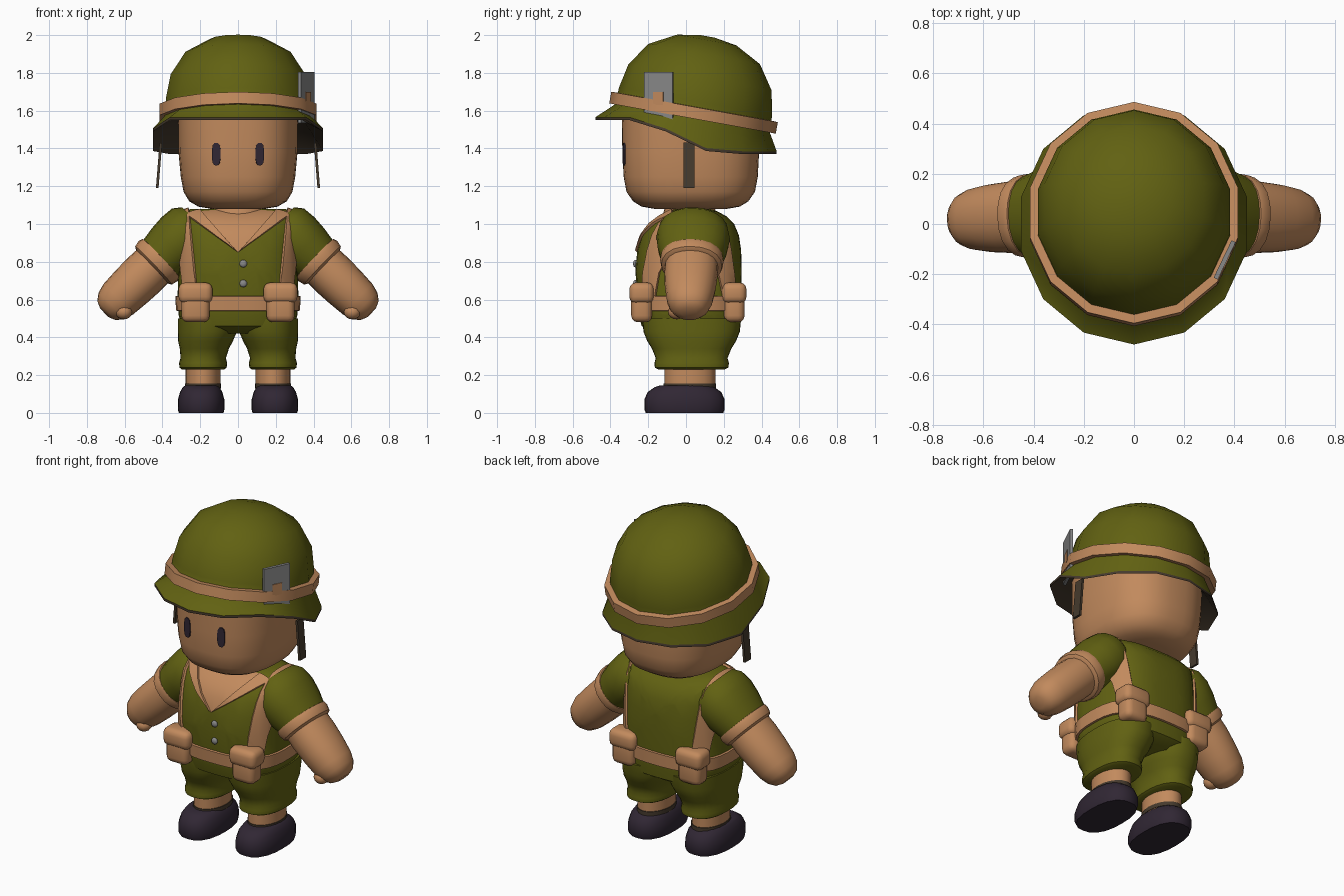
import bpy, bmesh, math
from mathutils import Matrix, Vector

if "Cube" in bpy.data.objects:
    bpy.data.objects.remove(bpy.data.objects["Cube"], do_unlink=True)


def material(name, rgb):
    m = bpy.data.materials.new(name)
    m.use_nodes = True
    m.diffuse_color = (*rgb, 1)
    bsdf = m.node_tree.nodes["Principled BSDF"]
    bsdf.inputs["Base Color"].default_value = (*rgb, 1)
    bsdf.inputs["Roughness"].default_value = 0.8
    return m


OLIVE = material("olive_cloth", (0.12, 0.12, 0.006))
TAN = material("tan", (0.54, 0.255, 0.11))
DARK = material("dark_plum", (0.03, 0.02, 0.034))
GREY = material("grey", (0.25, 0.25, 0.25))
BROWN = material("dark_brown", (0.06, 0.042, 0.026))


def oval(cx, cy, z, rx, ry, n=28, power=2.0):
    """Ring of points on a superellipse, starting at the front."""
    pts = []
    for i in range(n):
        a = math.tau * i / n - math.pi / 2
        c, s = math.cos(a), math.sin(a)
        k = (abs(c) ** power + abs(s) ** power) ** (-1 / power)
        pts.append(Vector((cx + rx * c * k, cy + ry * s * k, z)))
    return pts


def finish(name, bm, mats, angle=40):
    bmesh.ops.recalc_face_normals(bm, faces=bm.faces)
    mesh = bpy.data.meshes.new(name)
    bm.to_mesh(mesh)
    bm.free()
    for m in mats:
        mesh.materials.append(m)
    obj = bpy.data.objects.new(name, mesh)
    bpy.context.scene.collection.objects.link(obj)
    bpy.ops.object.select_all(action='DESELECT')
    obj.select_set(True)
    bpy.context.view_layer.objects.active = obj
    bpy.ops.object.shade_smooth_by_angle(angle=math.radians(angle))
    return obj


def loft(rings, closed=False, slot=lambda i: 0):
    """Skin a list of rings; cap the ends, or join last to first if closed."""
    bm = bmesh.new()
    vs = [[bm.verts.new(p) for p in r] for r in rings]
    n, m = len(rings[0]), len(rings)
    for i in range(m if closed else m - 1):
        a, b = vs[i], vs[(i + 1) % m]
        for j in range(n):
            k = (j + 1) % n
            bm.faces.new((a[j], a[k], b[k], b[j])).material_index = slot(i)
    if not closed:
        bm.faces.new(vs[0]).material_index = slot(0)
        bm.faces.new(vs[-1]).material_index = slot(m - 2)
    return bm


def box(name, center, size, mat, rot=(0, 0, 0), bevel=0.0):
    bm = bmesh.new()
    bmesh.ops.create_cube(bm, size=1)
    bmesh.ops.scale(bm, vec=size, verts=bm.verts)
    if bevel:
        bmesh.ops.bevel(bm, geom=bm.edges[:], offset=bevel, segments=3,
                        profile=0.5, affect='EDGES')
    obj = finish(name, bm, [mat])
    obj.location, obj.rotation_euler = center, rot
    return obj


def ball(name, center, size, mat):
    bm = bmesh.new()
    bmesh.ops.create_uvsphere(bm, u_segments=12, v_segments=8, radius=1)
    bmesh.ops.scale(bm, vec=size, verts=bm.verts)
    bmesh.ops.translate(bm, vec=center, verts=bm.verts)
    finish(name, bm, [mat])


# Torso: z, half width, front y, back y
torso = [(.42, .24, -.16, .22), (.46, .30, -.235, .285), (.52, .315, -.25, .29),
         (.62, .32, -.258, .292), (.75, .315, -.268, .295), (.86, .31, -.258, .292),
         (.94, .31, -.235, .28), (1.0, .315, -.195, .255), (1.04, .31, -.145, .215),
         (1.065, .29, -.1, .17), (1.08, .25, -.06, .13)]
bm = loft([oval(0, (f + b) / 2, z, w, (b - f) / 2, 36, 2.8) for z, w, f, b in torso])
bmesh.ops.recalc_face_normals(bm, faces=bm.faces)

# Cut the outlines of belt, shoulder straps and collar into the torso
cuts = [((0, 0, .54), (0, 0, 1)), ((0, 0, .62), (0, 0, 1)), ((0, -.07, 0), (0, 1, 0))]
for s in (-1, 1):
    cuts += [((s * x, 0, .65), (s, 0, -.1)) for x in (.215, .285)]
    cuts += [((0, 0, .85), (s * k, 0, -1)) for k in (.72, 1.1)]
for co, no in cuts:
    bmesh.ops.bisect_plane(bm, geom=bm.verts[:] + bm.edges[:] + bm.faces[:],
                           plane_co=co, plane_no=no)
raised = []
for f in bm.faces:
    c = f.calc_center_median()
    a = abs(c.x)
    belt = .54 < c.z < .62
    strap = c.z > .62 and .215 < a - .1 * (c.z - .65) < .285
    vee = c.y < -.07 and c.z > .85 + .72 * a
    f.material_index = int(belt or strap or vee)
    if belt or strap or (vee and c.z < .85 + 1.1 * a):
        raised.append(f)
bmesh.ops.inset_region(bm, faces=raised, thickness=0.002, depth=0.012,
                       use_even_offset=True, use_boundary=True)
finish("torso", bm, [OLIVE, TAN])

# Neck and head
finish("neck", loft([oval(0, .02, z, r, r * .9) for z, r in ((.98, .17), (1.06, .155), (1.11, .14))]), [TAN])
head = [(1.08, .14, .19), (1.092, .21, .26), (1.12, .258, .305), (1.17, .288, .34),
        (1.25, .303, .355), (1.38, .315, .362), (1.6, .317, .365)]
finish("head", loft([oval(0, .025, z, rx, ry, 36, 2.6) for z, rx, ry in head]), [TAN])

# Eyes
for s, side in ((1, "left"), (-1, "right")):
    bm = loft([oval(0, 0, d, .023, .06, 16, 3) for d in (-.004, .004)])
    place = (Matrix.Translation((s * .115, -.328, 1.37)) @ Matrix.Rotation(s * .17, 4, 'Z')
             @ Matrix.Rotation(math.pi / 2, 4, 'X'))
    bmesh.ops.transform(bm, matrix=place, verts=bm.verts)
    finish(side + "_eye", bm, [DARK])

# Helmet shell, tilted back, with a drooping brim
TILT = Matrix.Translation((0, .04, 1.59)) @ Matrix.Rotation(-.18, 4, 'X')


def tilted(r, h):
    return [TILT @ p for p in oval(0, 0, h, r * .95, r, 14)]


def brim(drop):
    pts = oval(0, 0, 0, .462, .48, 14)
    for p in pts:
        t = min(max((.2 - p.y) / .5, 0), 1)
        p.z = 1.385 + .18 * t * t * (3 - 2 * t) - drop
    return pts


shell = [(.415, -.03), (.412, .06), (.385, .19), (.30, .315), (.16, .39), (.04, .41)]
rings = [tilted(.37, -.05), brim(.015), brim(0)] + [tilted(r, h) for r, h in shell]
finish("helmet", loft(rings, slot=lambda i: int(i < 2)), [OLIVE, BROWN], 50)
band = [(.40, -.03), (.448, -.032), (.448, .03), (.40, .032)]
finish("helmet_band", loft([tilted(r, h) for r, h in band], closed=True), [TAN])

# Card tucked under the helmet band, with a small patch
yaw = -math.pi / 7
for name, r, z, size, mat in (("helmet_card", .422, 1.67, (.018, .165, .27), GREY),
                              ("card_patch", .431, 1.665, (.008, .06, .07), TAN)):
    spot = (r * .95 * math.cos(yaw), .04 + r * math.sin(yaw), z)
    box(name, spot, size, mat, (0, 0, yaw))

# Shirt buttons
for i, z in enumerate((.79, .685)):
    ball(f"button_{i + 1}", (.028, -.268, z), (.02, .012, .02), GREY)

# Limbs and kit on both sides
shorts = [(.23, .185, .112, .175), (.24, .185, .125, .195), (.265, .185, .127, .197),
          (.29, .184, .12, .19), (.34, .178, .13, .21), (.38, .172, .145, .235),
          (.43, .162, .156, .255), (.5, .16, .158, .262)]
shoe = [(0, .118, .205), (.02, .124, .213), (.07, .123, .213), (.11, .112, .195),
        (.135, .098, .16), (.145, .085, .13)]
sleeve = [(-.06, .12, .15), (-.02, .15, .18), (.05, .155, .195), (.13, .148, .185), (.22, .132, .16)]
cuff = [(.2, .12, .14), (.205, .142, .165), (.225, .148, .168), (.26, .14, .16), (.272, .12, .14)]
forearm = [(.24, .12, .14), (.33, .123, .142), (.43, .119, .135), (.52, .112, .122),
           (.57, .097, .105), (.605, .07, .078), (.62, .035, .04)]

for s, side in ((1, "left"), (-1, "right")):
    finish(side + "_shorts_leg", loft([oval(s * cx, .03, z, rx, ry, 28, 2.4)
                                       for z, cx, rx, ry in shorts]), [OLIVE])
    finish(side + "_leg", loft([oval(s * .185, .02, z, .092, .135, 20) for z in (.1, .26)]), [TAN])
    finish(side + "_sock", loft([oval(s * .185, .02, z, .096, .14, 20) for z in (.13, .155)]), [BROWN])
    finish(side + "_shoe", loft([oval(s * .195, -.008, z, rx, ry, 20, 2.5)
                                 for z, rx, ry in shoe]), [DARK])

    # Arm parts are lofted along an axis pointing down and outward
    axis = Vector((s * .72, -.04, -.69)).normalized()
    across = Vector((0, 1, 0)).cross(axis).normalized()
    depth = axis.cross(across)
    frame = Matrix((across, depth, axis)).transposed().to_4x4()
    frame.translation = (s * .26, .04, .96)
    for part, sections, mat in (("sleeve", sleeve, OLIVE), ("cuff", cuff, TAN), ("forearm", forearm, TAN)):
        bm = loft([oval(0, 0, t, rx, ry, 20, 2.2) for t, rx, ry in sections])
        bmesh.ops.transform(bm, matrix=frame, verts=bm.verts)
        finish(f"{side}_{part}", bm, [mat])
    ball(side + "_thumb", (s * .605, -.05, .535), (.045, .045, .04), TAN)

    # Belt pouches with flaps, front and back
    for end, y in (("front", -.235), ("back", .255)):
        box(f"{side}_{end}_pouch", (s * .225, y, .57), (.15, .11, .18), TAN, bevel=.035)
        box(f"{side}_{end}_pouch_flap", (s * .225, y, .635), (.18, .13, .11), TAN, bevel=.035)

    # Hanging chin strap
    box(side + "_chin_strap", (s * .418, .015, 1.31), (.014, .058, .24), BROWN, (0, s * -.08, 0))
